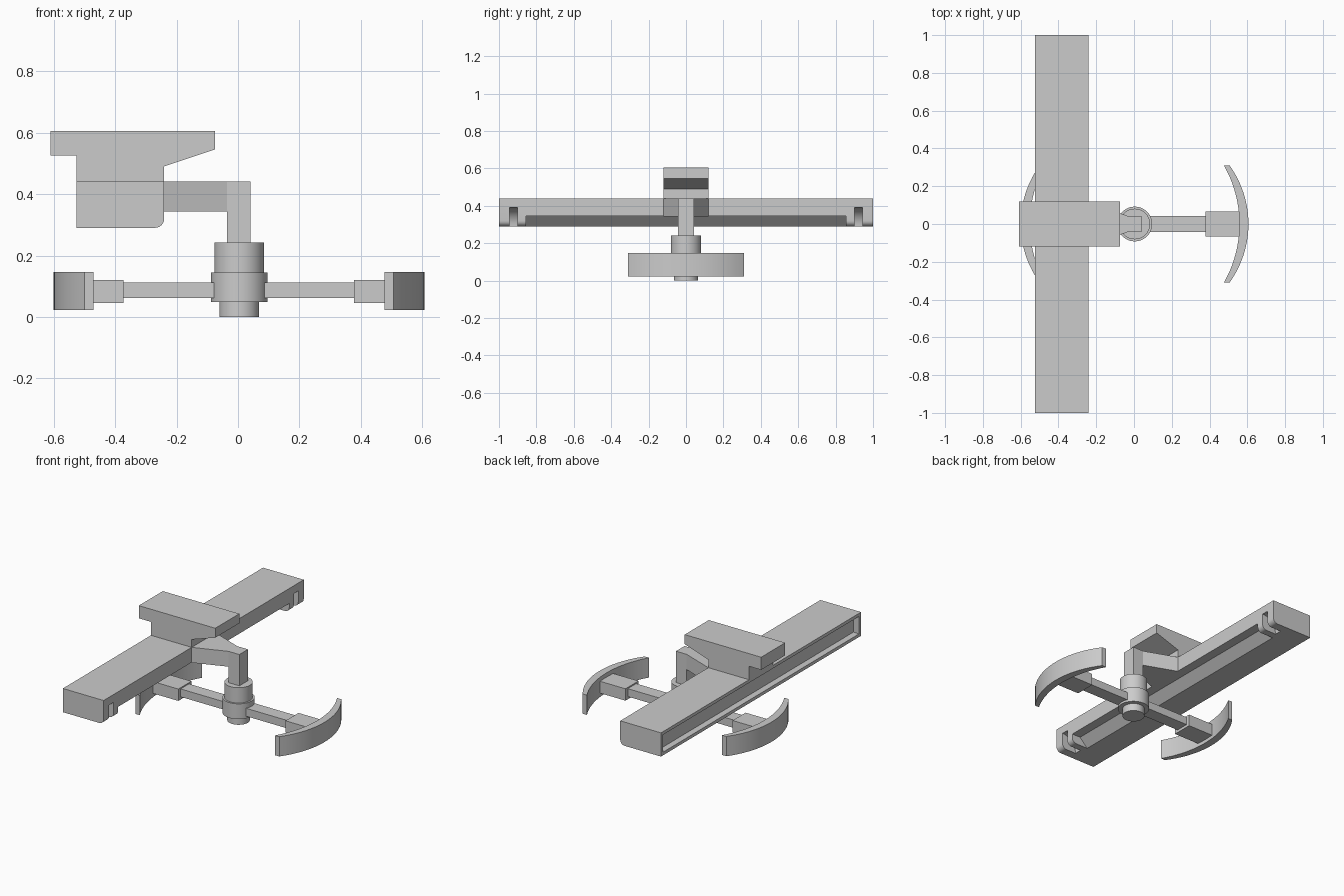
import bpy, bmesh, math

if "Cube" in bpy.data.objects:
    bpy.data.objects.remove(bpy.data.objects["Cube"])

def prism(name, pts, lo, hi, axis, smooth=False):
    """Extrude a 2D outline: axis 'y' takes (x, z) points, axis 'z' takes (x, y)."""
    put = (lambda p, d: (p[0], d, p[1])) if axis == 'y' else (lambda p, d: (p[0], p[1], d))
    bm = bmesh.new()
    a = [bm.verts.new(put(p, lo)) for p in pts]
    b = [bm.verts.new(put(p, hi)) for p in pts]
    bm.faces.new(a)
    bm.faces.new(b)
    n = len(pts)
    for i in range(n):
        j = (i + 1) % n
        bm.faces.new((a[i], a[j], b[j], b[i]))
    bmesh.ops.recalc_face_normals(bm, faces=bm.faces[:])
    me = bpy.data.meshes.new(name)
    bm.to_mesh(me)
    bm.free()
    ob = bpy.data.objects.new(name, me)
    bpy.context.collection.objects.link(ob)
    if smooth:
        soften(ob)
    return ob

def soften(ob):
    bpy.ops.object.select_all(action='DESELECT')
    ob.select_set(True)
    bpy.context.view_layer.objects.active = ob
    bpy.ops.object.shade_smooth_by_angle(angle=math.radians(30))

def rect(x0, x1, y0, y1):
    return [(x0, y0), (x1, y0), (x1, y1), (x0, y1)]

def circle(cx, cy, r, n=48):
    return [(cx + r * math.cos(2 * math.pi * i / n), cy + r * math.sin(2 * math.pi * i / n)) for i in range(n)]

def cut(ob, cutter):
    m = ob.modifiers.new('cut', 'BOOLEAN')
    m.operation, m.solver, m.object = 'DIFFERENCE', 'EXACT', cutter
    bpy.context.view_layer.objects.active = ob
    bpy.ops.object.modifier_apply(modifier=m.name)
    bpy.data.objects.remove(cutter)

# Long cross beam with one rounded lower edge
r = 0.03
corner = [(-0.24 - r + r * math.sin(t), 0.29 + r - r * math.cos(t))
          for t in [math.pi / 2 * i / 6 for i in range(7)]]
beam = prism('beam', [(-0.525, 0.44), (-0.525, 0.29)] + corner + [(-0.24, 0.44)], -1, 1, 'y')
# Sloped channel under the inner edge
cut(beam, prism('channel_cutter', [(-0.2, 0.345), (-0.30, 0.345), (-0.355, 0.29), (-0.364, 0.281), (-0.2, 0.281)],
                -0.855, 0.855, 'y'))
# Curved slots near both ends
for s in (-1, 1):
    cut(beam, prism('slot_cutter', circle(-0.24, 0.29, 0.1), s * 0.9, s * 0.945, 'y'))
# Long window recess on the outer face
cut(beam, prism('window_cutter', rect(-0.6, -0.485, 0.31, 0.42), -0.98, 0.98, 'y'))
soften(beam)

# Top housing
prism('top_housing', [(-0.61, 0.605), (-0.61, 0.525), (-0.525, 0.525), (-0.525, 0.44), (-0.24, 0.44),
                      (-0.24, 0.49), (-0.075, 0.545), (-0.075, 0.605)], -0.12, 0.12, 'y')

# Tapered bracket and vertical post
prism('bracket', [(-0.24, -0.12), (-0.035, -0.043), (0.04, -0.043), (0.04, 0.043), (-0.035, 0.043), (-0.24, 0.12)],
      0.343, 0.44, 'z')
prism('post', rect(-0.035, 0.04, -0.043, 0.043), 0.23, 0.343, 'z')

# Stacked hub
for name, rad, z0, z1 in (('hub_foot', 0.065, 0, 0.05), ('hub_collar', 0.092, 0.048, 0.145),
                          ('hub_top', 0.081, 0.143, 0.242)):
    prism(name, circle(0.004, 0, rad), z0, z1, 'z', True)

# Two arms, each with a rod, a sleeve and a curved paddle
def arc(x, half, sag, n=20):
    R = (half ** 2 + sag ** 2) / (2 * sag)
    ys = [half * (2 * i / n - 1) for i in range(n + 1)]
    return [(x - R + math.sqrt(R * R - y * y), y) for y in ys]

for side, s in (('right', 1), ('left', -1)):
    flip = lambda pts: [(s * x + 0.003, y) for x, y in pts]
    prism(side + '_rod', flip(rect(0.05, 0.4, -0.042, 0.042)), 0.062, 0.112, 'z')
    prism(side + '_sleeve', flip(rect(0.375, 0.565, -0.065, 0.065)), 0.045, 0.12, 'z')
    prism(side + '_paddle', flip(arc(0.603, 0.31, 0.1) + arc(0.555, 0.31, 0.082)[::-1]), 0.022, 0.147, 'z', True)
